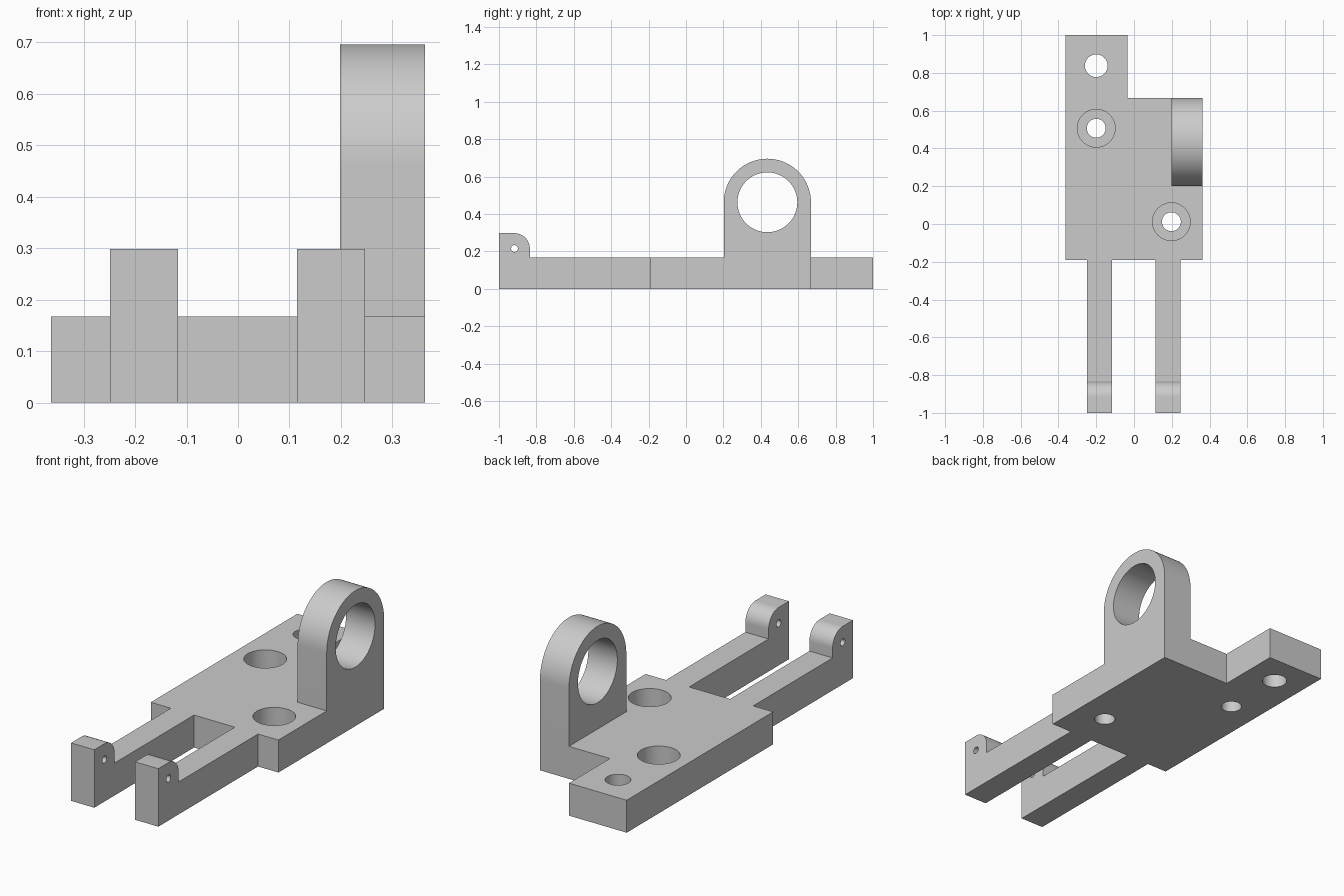
import bpy, bmesh
from math import sin, cos, pi, radians
from mathutils import Vector

cube = bpy.data.objects.get("Cube")
if cube:
    bpy.data.objects.remove(cube, do_unlink=True)

grey = bpy.data.materials.new("plain grey")
grey.use_nodes = True
grey.diffuse_color = (0.6, 0.6, 0.6, 1)
grey.node_tree.nodes["Principled BSDF"].inputs["Base Color"].default_value = (0.6, 0.6, 0.6, 1)


def extrude(name, points, axis, start, end):
    """Prism from a 2D outline: (x, y) along Z, or (y, z) along X."""
    def place(p, d):
        return Vector((p[0], p[1], d)) if axis == "Z" else Vector((d, p[0], p[1]))
    bm = bmesh.new()
    face = bm.faces.new([bm.verts.new(place(p, start)) for p in points])
    moved = bmesh.ops.extrude_face_region(bm, geom=[face])["geom"]
    bmesh.ops.translate(bm, vec=place((0, 0), end - start),
                        verts=[v for v in moved if isinstance(v, bmesh.types.BMVert)])
    bmesh.ops.recalc_face_normals(bm, faces=bm.faces)
    mesh = bpy.data.meshes.new(name)
    bm.to_mesh(mesh)
    bm.free()
    mesh.materials.append(grey)
    obj = bpy.data.objects.new(name, mesh)
    bpy.context.collection.objects.link(obj)
    return obj


def arc(center, radius, first, last, steps):
    angles = [radians(first + (last - first) * i / steps) for i in range(steps + 1)]
    return [(center[0] + radius * cos(a), center[1] + radius * sin(a)) for a in angles]


def cylinder(name, center, radius, axis, start, end):
    return extrude(name, arc(center, radius, 0, 360, 64)[:-1], axis, start, end)


def combine(target, tool, operation):
    """Apply a boolean and remove the helper."""
    mod = target.modifiers.new("boolean", "BOOLEAN")
    mod.operation, mod.solver, mod.object = operation, "EXACT", tool
    bpy.context.view_layer.objects.active = target
    bpy.ops.object.modifier_apply(modifier=mod.name)
    bpy.data.objects.remove(tool, do_unlink=True)


THICK = 0.167
SIDE, FRONT, BACK = 0.363, -0.19, 0.668

# Stepped base plate
bracket = extrude("mounting_bracket", [
    (-SIDE, FRONT), (SIDE, FRONT), (SIDE, BACK),
    (-0.035, BACK), (-0.035, 1), (-SIDE, 1)], "Z", 0, THICK)

# Upright bearing lug with a rounded top
ring = (0.435, 0.463)
lug = extrude("bearing_lug", [(0.202, 0), (BACK, 0)] + arc(ring, 0.233, 0, 180, 48),
              "X", 0.198, SIDE)
combine(bracket, lug, "UNION")

# Two forward arms with raised, rounded tips
pin = (-0.917, 0.216)
arm_outline = ([(-1, 0), (FRONT + 0.05, 0), (FRONT + 0.05, THICK), (-0.835, THICK)]
               + arc(pin, 0.082, 0, 90, 16) + [(-1, 0.298)])
for name, x in (("right_arm", -0.183), ("left_arm", 0.181)):
    combine(bracket, extrude(name, arm_outline, "X", x - 0.066, x + 0.066), "UNION")

# Bearing bore and hinge pin holes
combine(bracket, cylinder("bearing_bore", ring, 0.16, "X", 0.1, 0.5), "DIFFERENCE")
combine(bracket, cylinder("pin_hole", pin, 0.018, "X", -0.5, 0.5), "DIFFERENCE")

# Plain rear hole and two counterbored screw holes
combine(bracket, cylinder("rear_hole", (-0.2, 0.838), 0.06, "Z", -0.1, 0.3), "DIFFERENCE")
for spot in ((-0.2, 0.507), (0.198, 0.012)):
    combine(bracket, cylinder("screw_hole", spot, 0.05, "Z", -0.1, 0.3), "DIFFERENCE")
    combine(bracket, cylinder("counterbore", spot, 0.1, "Z", THICK - 0.102, 0.3), "DIFFERENCE")

bpy.ops.object.select_all(action="DESELECT")
bracket.select_set(True)
bpy.context.view_layer.objects.active = bracket
bpy.ops.object.shade_smooth_by_angle(angle=radians(30))
